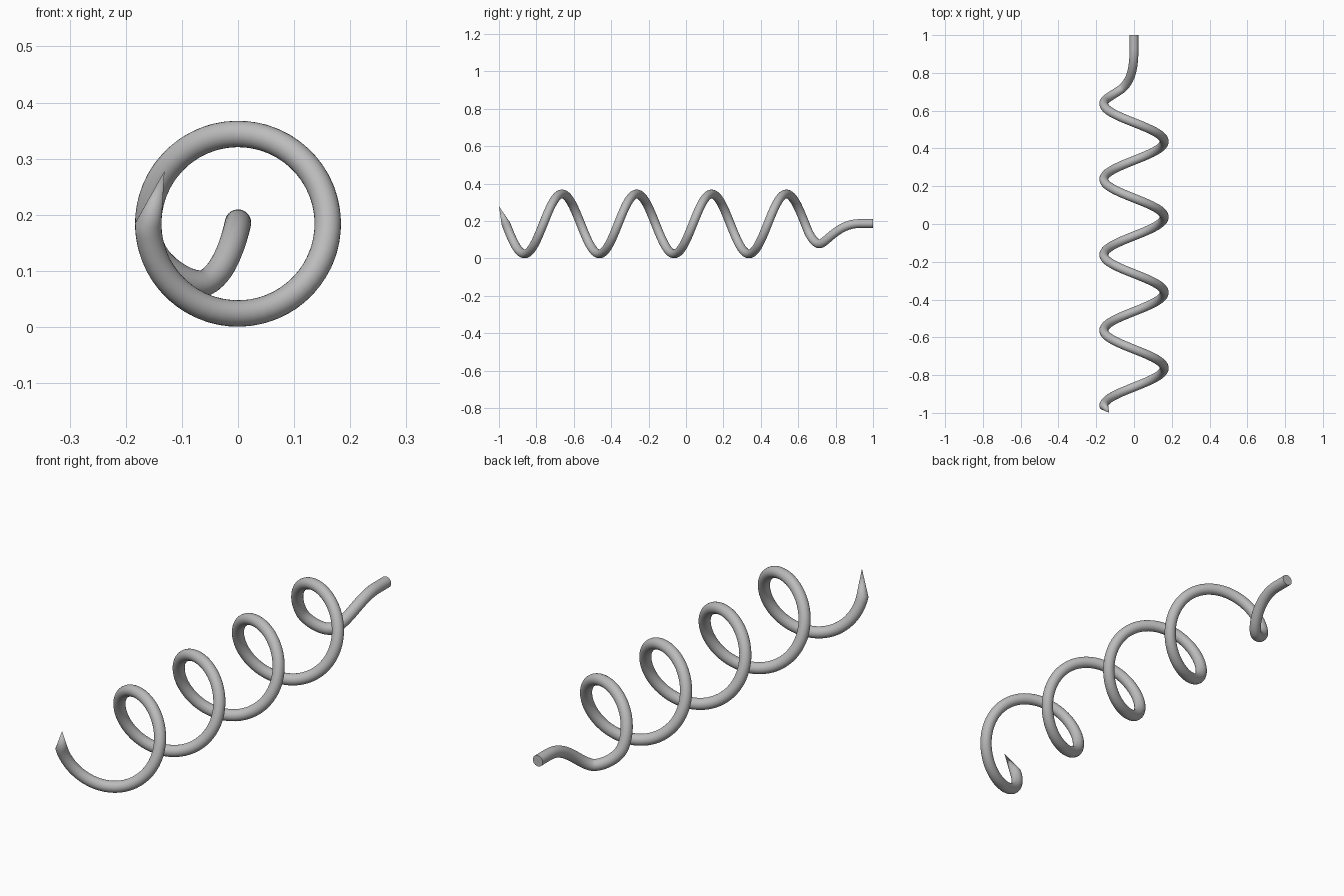
import bpy, bmesh
from math import sin, cos, pi, tau
from mathutils import Vector
from mathutils.geometry import interpolate_bezier

old = bpy.data.objects.get("Cube")
if old:
    bpy.data.objects.remove(old)

COIL_RADIUS, WIRE_RADIUS, PITCH = 0.16, 0.0235, 0.4
START_Y, AXIS_Z = -0.963, 0.184
TURNS, STEPS, SIDES = 4.03, 56, 24

steel = bpy.data.materials.new("steel grey")
steel.use_nodes = True
steel.diffuse_color = (0.5, 0.5, 0.5, 1)
steel.node_tree.nodes["Principled BSDF"].inputs["Base Color"].default_value = (0.5, 0.5, 0.5, 1)


def coil_point(turn):
    a = pi + tau * turn
    return Vector((COIL_RADIUS * cos(a), START_Y + PITCH * turn, AXIS_Z + COIL_RADIUS * sin(a)))


# Centre line: the coil, then a smooth run-out to a straight shank on the axis
count = int(TURNS * STEPS)
path = [coil_point(TURNS * i / count) for i in range(count + 1)]
coil_end = path[-1]
direction = (coil_end - coil_point(TURNS - 0.01)).normalized()
middle = Vector((-0.058, 0.722, 0.079))
mid_dir = Vector((0.62, 0.6, 0.28)).normalized()
shank = Vector((0, 0.93, AXIS_Z + 0.002))
path += interpolate_bezier(coil_end, coil_end + direction * 0.05,
                           middle - mid_dir * 0.035, middle, 14)[1:]
path += interpolate_bezier(middle, middle + mid_dir * 0.06,
                           shank - Vector((0, 0.11, 0)), shank, 20)[1:]
path.append(Vector((0, 1, AXIS_Z + 0.002)))

# Sweep a round section along the centre line
bm = bmesh.new()
rings = []
normal = Vector((-1, 0, 0))
for i, p in enumerate(path):
    if i == 0:
        tangent = coil_point(0.01) - coil_point(-0.01)
    else:
        tangent = path[min(i + 1, len(path) - 1)] - path[i - 1]
    tangent.normalize()
    normal = (normal - tangent * normal.dot(tangent)).normalized()
    side = tangent.cross(normal)
    rings.append([bm.verts.new(p + WIRE_RADIUS * (normal * cos(tau * k / SIDES) + side * sin(tau * k / SIDES)))
                  for k in range(SIDES)])
for a, b in zip(rings, rings[1:]):
    for k in range(SIDES):
        n = (k + 1) % SIDES
        bm.faces.new((a[k], a[n], b[n], b[k]))

# Flat shank end and a skewed sharp point
bm.faces.new(rings[-1])
tip = bm.verts.new((-0.131, -1, 0.278))
for k in range(SIDES):
    bm.faces.new((tip, rings[0][(k + 1) % SIDES], rings[0][k]))
bmesh.ops.recalc_face_normals(bm, faces=bm.faces)

mesh = bpy.data.meshes.new("spiral_worm")
bm.to_mesh(mesh)
bm.free()
mesh.materials.append(steel)
worm = bpy.data.objects.new("spiral_worm", mesh)
bpy.context.collection.objects.link(worm)
bpy.context.view_layer.objects.active = worm
worm.select_set(True)
bpy.ops.object.shade_smooth_by_angle(angle=pi / 6)
